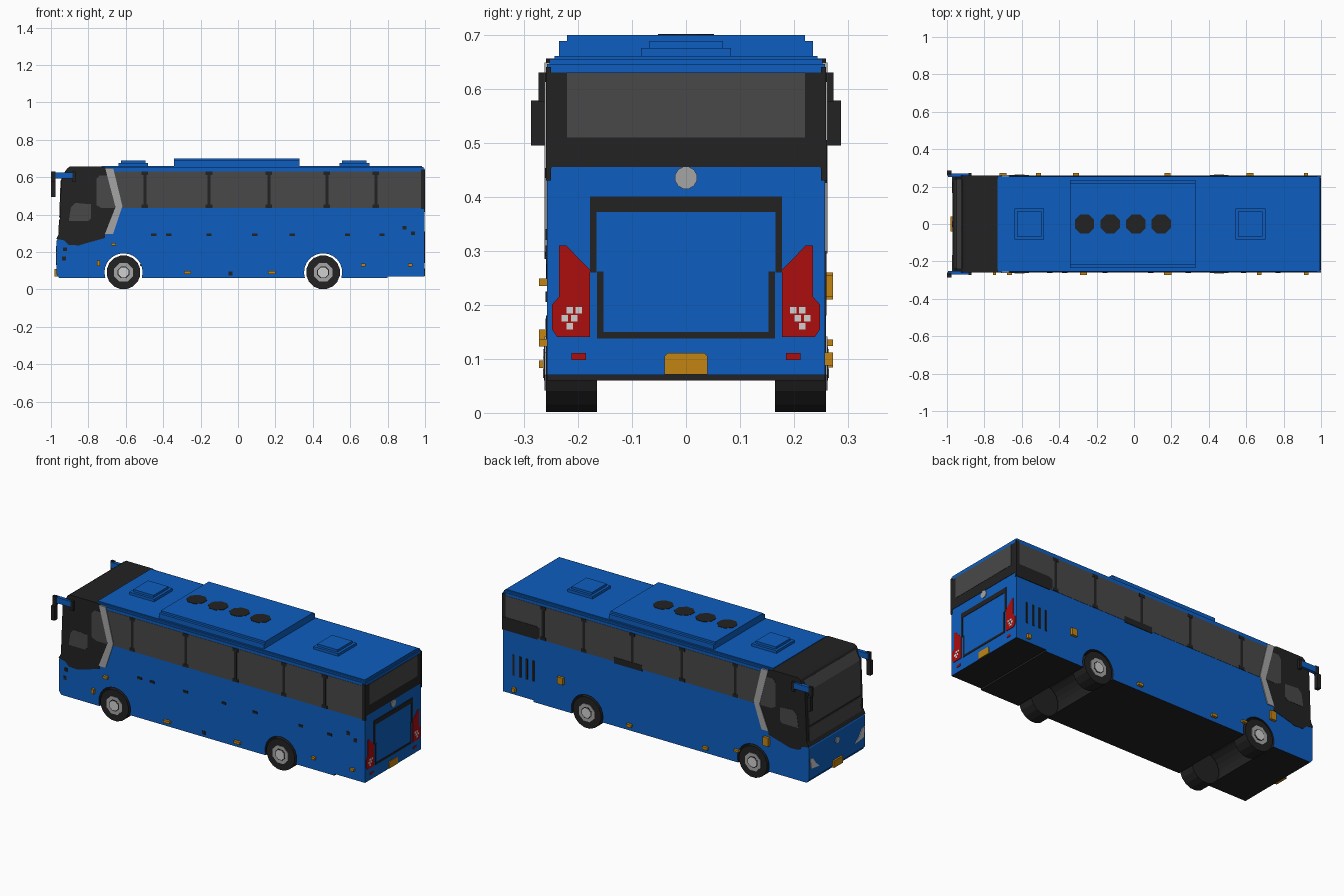
import bpy, bmesh, math
from mathutils import Vector

cube = bpy.data.objects.get("Cube")
if cube:
    bpy.data.objects.remove(cube, do_unlink=True)


def material(name, rgb):
    lin = [((c / 255 + 0.055) / 1.055) ** 2.4 if c > 10 else c / 255 / 12.92 for c in rgb]
    m = bpy.data.materials.new(name)
    m.use_nodes = True
    m.diffuse_color = (*lin, 1)
    m.node_tree.nodes["Principled BSDF"].inputs["Base Color"].default_value = (*lin, 1)
    return m


BLUE = material("blue_paint", (13, 94, 192))
BLACK = material("black_trim", (34, 34, 34))
GLASS = material("grey_glass", (72, 72, 72))
SILVER = material("silver", (165, 165, 165))
WHITE = material("pale_grey", (208, 208, 208))
RED = material("red_lens", (172, 14, 14))
ORANGE = material("amber", (194, 132, 18))


def prism(name, pts, axis, a, b, *mats):
    """Extrude a 2D outline along one axis from a to b."""
    place = {"x": lambda p, t: (t, p[0], p[1]),
             "y": lambda p, t: (p[0], t, p[1]),
             "z": lambda p, t: (p[0], p[1], t)}[axis]
    bm = bmesh.new()
    lo = [bm.verts.new(place(p, a)) for p in pts]
    hi = [bm.verts.new(place(p, b)) for p in pts]
    bm.faces.new(lo)
    bm.faces.new(hi)
    n = len(pts)
    for i in range(n):
        j = (i + 1) % n
        bm.faces.new((lo[i], lo[j], hi[j], hi[i]))
    bmesh.ops.recalc_face_normals(bm, faces=bm.faces)
    me = bpy.data.meshes.new(name)
    bm.to_mesh(me)
    bm.free()
    for m in mats:
        me.materials.append(m)
    ob = bpy.data.objects.new(name, me)
    bpy.context.collection.objects.link(ob)
    return ob


def rect(u0, u1, v0, v1):
    return [(u0, v0), (u1, v0), (u1, v1), (u0, v1)]


def disc(u, v, r, n):
    return [(u + r * math.cos(math.tau * (i + .5) / n), v + r * math.sin(math.tau * (i + .5) / n))
            for i in range(n)]


def side(name, pts, mat, s, top=.260, base=.250):
    return prism(name, pts, "y", s * base, s * top, mat)


def rear(name, pts, mat, top=.998):
    return prism(name, pts, "x", .99, top, mat)


def flip(pts):
    return [(-u, v) for u, v in pts]


W = .257               # half width of the shell
AXLES = (-.612, .455)
WHEEL_R, ARCH_R = .091, .102

# Body shell: side outline with both wheel arches
dip = math.asin((WHEEL_R - .06) / ARCH_R)
outline = [(-.97, .08), (-.955, .06)]
for cx in AXLES:
    for i in range(15):
        a = math.pi + dip - i * (math.pi + 2 * dip) / 14
        outline.append((cx + ARCH_R * math.cos(a), WHEEL_R + ARCH_R * math.sin(a)))
outline += [(.80, .06), (.80, .07), (.996, .07), (.996, .646), (-.905, .646),
            (-.94, .58), (-.95, .30), (-.97, .26)]
body = prism("body_shell", outline, "y", -W, W, BLUE, BLACK)
for p in body.data.polygons:   # underside and arch linings are black
    if p.center.z < .21 and abs(p.normal.y) < .5 and -.955 < p.center.x < .9:
        p.material_index = 1

# Roof layers
prism("roof_edge", rect(-.73, .992, -.253, .253), "z", .64, .655, BLUE)
prism("roof_panel", rect(-.73, .985, -.243, .243), "z", .65, .66, BLUE)
prism("roof_unit_base", rect(-.342, .33, -.235, .235), "z", .65, .688, BLUE)
prism("roof_unit_top", rect(-.342, .33, -.22, .22), "z", .68, .699, BLUE)
for x in (-.265, -.127, .010, .145):
    prism("roof_fan", disc(x, 0, .056, 8), "z", .69, .701, BLACK)
for x in (-.56, .622):
    prism("roof_hatch_base", rect(x - .08, x + .08, -.083, .083), "z", .65, .675, BLUE)
    prism("roof_hatch_top", rect(x - .065, x + .065, -.068, .068), "z", .67, .688, BLUE)

# Black cab section wrapping both sides, nose and roof
cab = [(-.971, .27), (-.93, .262), (-.905, .238), (-.85, .235), (-.80, .25), (-.71, .275),
       (-.71, .30), (-.635, .44), (-.695, .645), (-.73, .656), (-.90, .656), (-.915, .646),
       (-.945, .582), (-.956, .30)]
prism("cab_mask", cab, "y", -.259, .259, BLACK)
prism("windscreen", [(-.956, .385), (-.949, .58), (-.922, .636), (-.90, .62), (-.93, .385)],
      "y", -.237, .237, GLASS)
prism("front_panel", [(-.961, .29), (-.957, .372), (-.93, .372), (-.93, .29)],
      "y", -.237, .237, GLASS)

# Nose details
prism("front_plate", rect(-.04, .04, .07, .11), "x", -.98, -.95, ORANGE)
prism("front_badge", disc(0, .215, .018, 10), "x", -.974, -.95, SILVER)
lamp = [(.165, .13), (.24, .14), (.25, .20), (.225, .195), (.20, .16)]
for pts in (lamp, flip(lamp)):
    prism("headlamp", pts, "x", -.974, -.95, WHITE)

# Features shared by both long sides
strip = [(-.71, .648), (-.667, .648), (-.618, .445), (-.668, .295), (-.712, .295), (-.655, .44)]
for s in (-1, 1):
    side("window_band", [(-.615, .435), (.998, .435), (.998, .63), (-.668, .63), (-.62, .45)],
         GLASS, s, .2585)
    for x in (-.498, -.155, .165, .475, .737):
        side("window_pillar", rect(x - .008, x + .008, .435, .63), BLACK, s, .2595)
        for z in (.435, .612):
            side("pillar_foot", rect(x - .018, x + .018, z, z + .018), BLACK, s, .2605)
    side("rear_pillar", rect(.978, .999, .43, .64), BLACK, s, .2595)
    side("silver_strip", strip, SILVER, s, .262)
    side("cab_window", [(-.757, .45), (-.73, .435), (-.66, .435), (-.656, .45), (-.70, .61),
                        (-.74, .61), (-.757, .59)], GLASS, s, .2605)
    side("driver_window", [(-.905, .365), (-.80, .365), (-.785, .38), (-.785, .455),
                           (-.87, .462), (-.893, .44)], GLASS, s, .2605)
    # Mirrors
    prism("mirror_arm", rect(-.995, -.87, .592, .626), "y", s * .25, s * .271, BLUE)
    prism("mirror_mount", rect(-.885, -.868, .575, .63), "y", s * .25, s * .273, BLACK)
    prism("mirror_head", rect(-1.0, -.977, .495, .578), "y", s * .262, s * .287, BLACK)
    prism("mirror_cap", rect(-1.0, -.977, .578, .63), "y", s * .258, s * .273, BLACK)
    # Wheels
    for x in AXLES:
        prism("tyre", disc(x, WHEEL_R, WHEEL_R, 16), "y", s * .165, s * .259, BLACK)
        prism("wheel_rim", disc(x, WHEEL_R, .054, 8), "y", s * .25, s * .262, SILVER)
        prism("rim_groove", disc(x, WHEEL_R, .034, 8), "y", s * .25, s * .263, BLACK)
        prism("wheel_hub", disc(x, WHEEL_R, .029, 8), "y", s * .25, s * .265, WHITE)

# Right-hand row of small handles and ports
for x in (-.45, -.37, -.155, .09, .29, .585, .77):
    side("locker_handle", rect(x - .014, x + .014, .285, .298), BLACK, -1, .2615)
for x, z in ((-.04, .085), (.89, .33), (.935, .30), (-.925, .215), (-.93, .165)):
    side("side_port", rect(x - .01, x + .01, z - .01, z + .01), BLACK, -1)

# Amber side markers: side, x, z, half length, half height
for s, x, z, w, h in ((-1, -.665, .242, .014, .007), (-1, -.27, .09, .02, .007),
                      (-1, .18, .09, .02, .007), (-1, .67, .13, .012, .007),
                      (-1, -.745, .14, .008, .014), (-1, .92, .13, .012, .007),
                      (1, -.70, .235, .018, .025), (1, -.51, .13, .014, .006),
                      (1, -.31, .092, .016, .008), (1, .18, .092, .016, .008),
                      (1, .62, .235, .018, .02), (1, .92, .10, .01, .012)):
    side("side_marker", rect(x - w, x + w, z - h, z + h), ORANGE, s, .272)

# Left-hand vents and darkened window areas
for i in range(4):
    x = .80 + i * .042
    side("engine_vent", rect(x - .006, x + .006, .18, .30), BLACK, 1)
side("rear_window_shade", [(.76, .445), (.775, .43), (.999, .43), (.999, .505), (.78, .505),
                           (.76, .495)], BLACK, 1, .2605)
side("middle_window_shade", rect(.10, .28, .425, .46), BLACK, 1, .2605)

# Rear face: window, badge, boot lid outline
rear("rear_window_surround", [(-.259, .43), (-.248, .455), (.248, .455), (.259, .43),
                              (.259, .63), (-.259, .63)], BLACK)
rear("rear_window", rect(-.22, .22, .51, .63), GLASS, .9995)
rear("rear_badge", disc(0, .435, .021, 12), SILVER, 1.0)
rear("boot_top_bar", rect(-.178, .178, .372, .40), BLACK)
rear("boot_bottom_bar", rect(-.165, .165, .138, .150), BLACK)
for s in (-1, 1):
    rear("boot_upper_seam", rect(s * .178, s * .166, .26, .375), BLACK)
    rear("boot_lower_seam", rect(s * .165, s * .153, .138, .262), BLACK)
    rear("bumper_reflector", rect(s * .185, s * .212, .098, .111), RED, .999)
lens = [(.178, .14), (.238, .14), (.248, .155), (.248, .20), (.235, .215), (.235, .31),
        (.222, .31), (.178, .265)]
for pts, s in ((lens, 1), (flip(lens), -1)):
    rear("tail_lamp", pts, RED, .999)
    for y, z in ((.198, .19), (.215, .19), (.207, .175), (.215, .16), (.224, .175)):
        y *= s
        rear("reverse_lamp", rect(y - .006, y + .006, z - .006, z + .006), WHITE, 1.0)
rear("rear_plate", [(-.04, .071), (.04, .071), (.04, .105), (.034, .111), (-.034, .111),
                    (-.04, .105)], ORANGE, 1.0)
